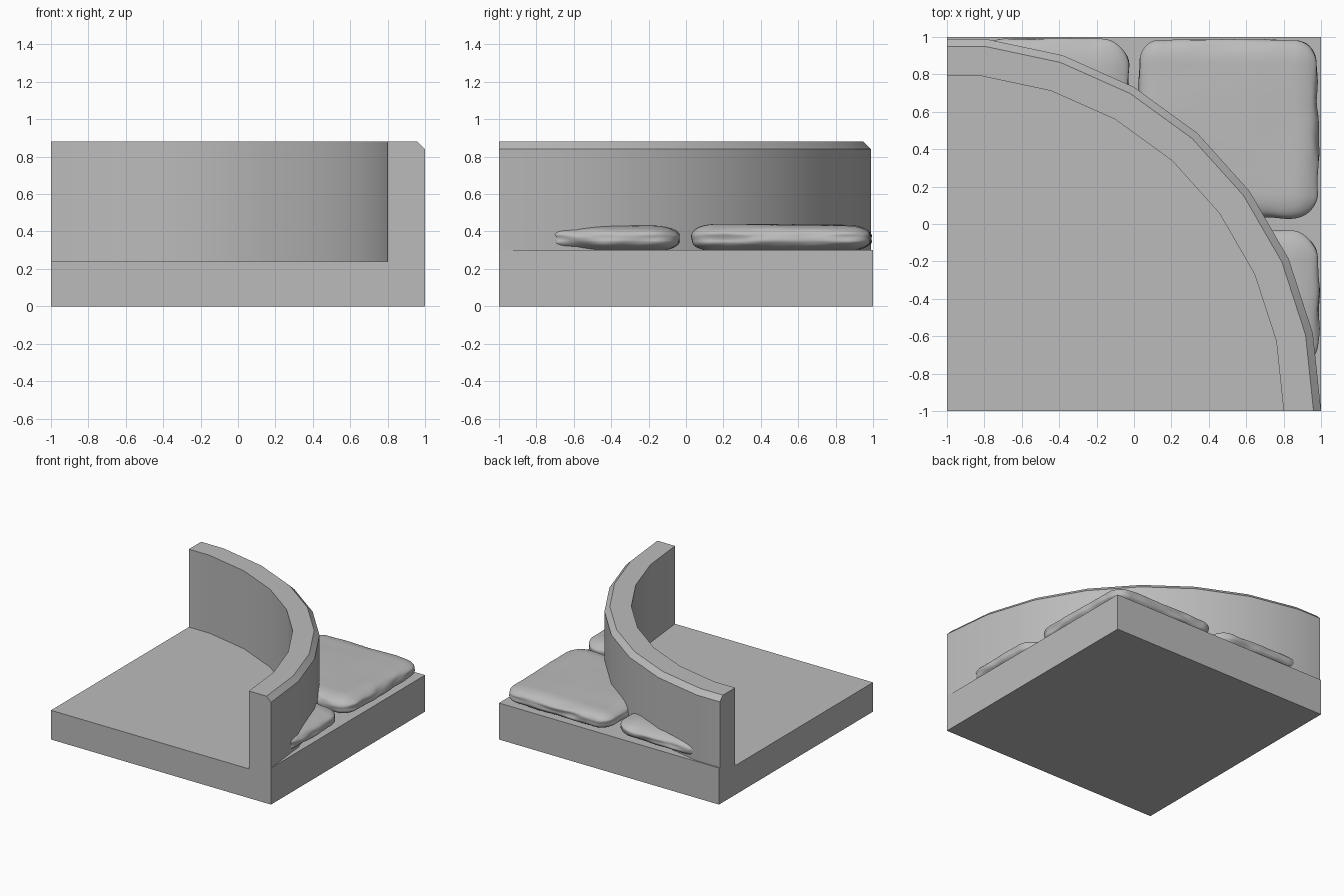
import bpy, bmesh, math
from mathutils import Vector, noise

old = bpy.data.objects.get("Cube")
if old:
    bpy.data.objects.remove(old, do_unlink=True)

stone_grey = bpy.data.materials.new("stone_grey")
stone_grey.use_nodes = True
GREY = (0.5, 0.5, 0.5, 1)
stone_grey.diffuse_color = GREY
stone_grey.node_tree.nodes["Principled BSDF"].inputs["Base Color"].default_value = GREY


def add_object(name, bm):
    bmesh.ops.recalc_face_normals(bm, faces=bm.faces)
    mesh = bpy.data.meshes.new(name)
    bm.to_mesh(mesh)
    bm.free()
    mesh.materials.append(stone_grey)
    obj = bpy.data.objects.new(name, mesh)
    bpy.context.collection.objects.link(obj)
    return obj


# Curved wall and base as one solid: a quarter ring swept about the front right-hand corner
FLOOR, LEDGE = 0.24, 0.30
PROFILE = [(1.8, FLOOR), (1.8, 0.88), (1.96, 0.88), (2.0, 0.84), (2.0, LEDGE)]
STEP = math.radians(12)


def build_wall_and_base():
    bm = bmesh.new()
    rings = []
    for i in range(9):
        angle = min(i * STEP, math.pi / 2)
        # the last station lies halfway along a flat facet
        shrink = math.cos(STEP / 2) if i == 8 else 1
        rings.append([bm.verts.new((r * shrink * math.cos(angle) - 1,
                                    r * shrink * math.sin(angle) - 1, z))
                      for r, z in PROFILE])
    for a, b in zip(rings, rings[1:]):
        for k in range(len(PROFILE) - 1):
            face = bm.faces.new((a[k], a[k + 1], b[k + 1], b[k]))
            face.smooth = k == 0

    # corners of the base
    fl, fr, br, bl = [bm.verts.new((x, y, 0)) for x, y in
                      ((-1, -1), (1, -1), (1, 1), (-1, 1))]
    floor_corner = bm.verts.new((-1, -1, FLOOR))
    ledge_right = bm.verts.new((1, 1, LEDGE))
    ledge_left = bm.verts.new((-1, 1, LEDGE))
    first, last = rings[0], rings[-1]

    bm.faces.new([floor_corner] + [r[0] for r in rings])               # floor
    bm.faces.new([r[-1] for r in rings] + [ledge_left, ledge_right])   # ledge
    bm.faces.new((fl, fr, br, bl))                                     # underside
    bm.faces.new([fl, fr] + first[::-1] + [floor_corner])              # front
    bm.faces.new((fr, br, ledge_right, first[-1]))                     # left side
    bm.faces.new((br, bl, ledge_left, ledge_right))                    # back
    bm.faces.new([bl, fl, floor_corner] + last + [ledge_left])         # right side
    obj = add_object("curved_wall_and_base", bm)
    obj.data.set_sharp_from_angle(angle=math.radians(30))


# Worn paving stones: rounded boxes with a gently uneven surface
def build_stone(name, low, high, seed, corner=0.13):
    low, high = Vector(low), Vector(high)
    centre, half = (low + high) / 2, (high - low) / 2
    radius = Vector((corner, corner, 0.062))
    bm = bmesh.new()
    bmesh.ops.create_cube(bm, size=2)
    bmesh.ops.subdivide_edges(bm, edges=bm.edges[:], cuts=47, use_grid_fill=True)
    for v in bm.verts:
        p = Vector([c * h for c, h in zip(v.co, half)])
        core = Vector([max(r - h, min(h - r, c)) for c, h, r in zip(p, half, radius)])
        out = Vector([(c - q) / r for c, q, r in zip(p, core, radius)]).normalized()
        p = core + Vector([o * r for o, r in zip(out, radius)]) + centre
        broad = noise.noise(p * 3 + Vector((seed, 0, 0)))
        chips = noise.noise(Vector((p.x * 7, p.y * 7, p.z * 22 + seed)))
        rough = 1 - abs(out.z)
        p += out * (0.009 * broad + 0.013 * rough * chips - 0.004)
        v.co = [min(c, 0.997) for c in p]
    # drop the part that lies inside the wall
    hidden = [v for v in bm.verts if (v.co.xy + Vector((1, 1))).length < 1.9]
    bmesh.ops.delete(bm, geom=hidden, context='VERTS')
    for f in bm.faces:
        f.smooth = True
    add_object(name, bm)


build_wall_and_base()
build_stone("corner_stone", (0.02, 0.03, 0.29), (0.985, 0.99, 0.44), 1.7)
build_stone("back_stone", (-0.85, 0.03, 0.29), (-0.02, 0.995, 0.435), 5.2, 0.16)
build_stone("side_stone", (0.02, -0.8, 0.29), (0.99, -0.03, 0.435), 9.4, 0.16)
